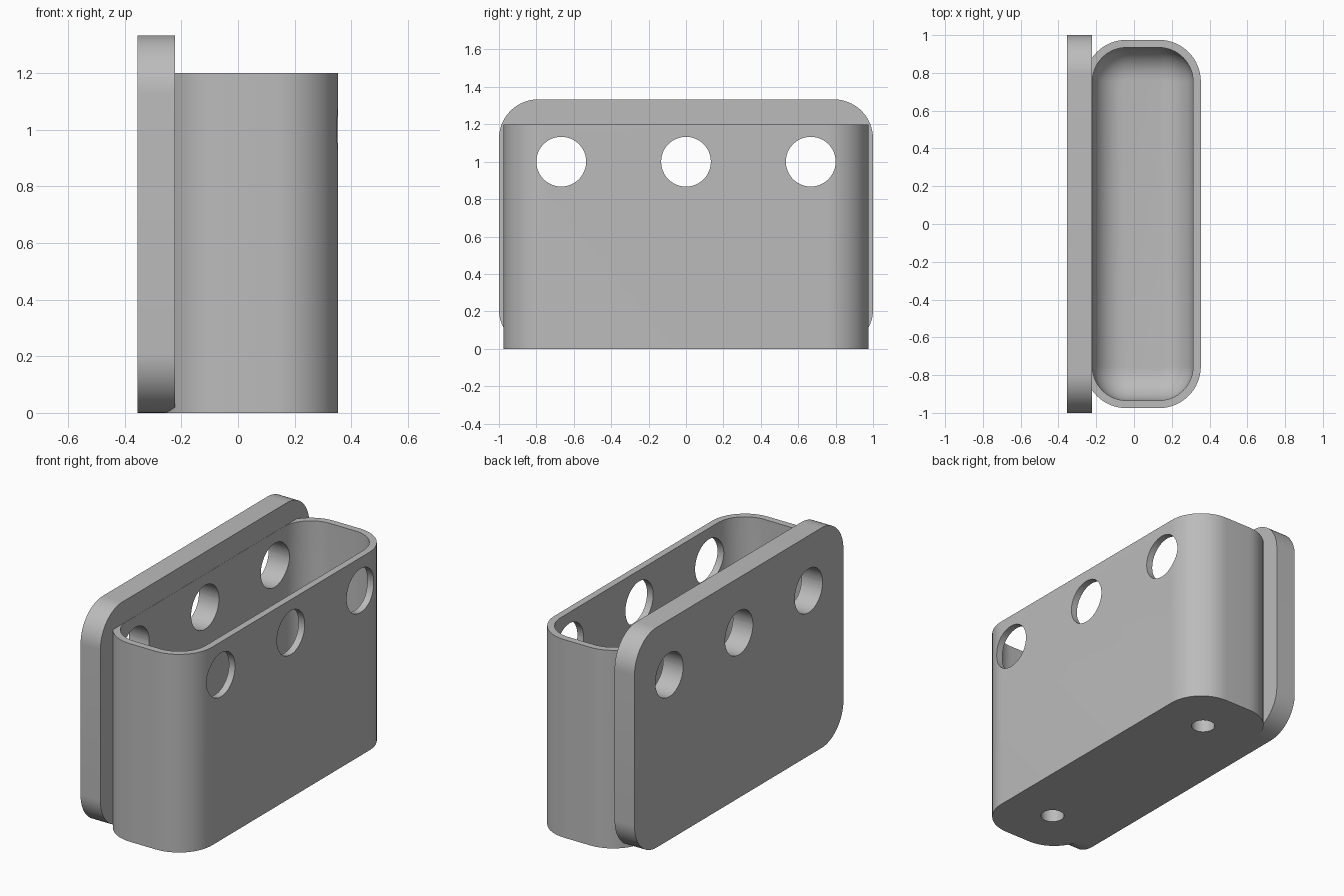
import bpy, bmesh
from math import sin, cos, pi, radians
from mathutils import Matrix

if "Cube" in bpy.data.objects:
    bpy.data.objects.remove(bpy.data.objects["Cube"], do_unlink=True)

grey = bpy.data.materials.new("plain grey")
grey.use_nodes = True
grey.diffuse_color = (0.5, 0.5, 0.5, 1)
grey.node_tree.nodes["Principled BSDF"].inputs["Base Color"].default_value = (0.5, 0.5, 0.5, 1)


def rounded_rect(half_u, half_v, radius, steps=16):
    """Counter-clockwise outline of a rectangle with round corners."""
    points = []
    for corner, (su, sv) in enumerate([(1, 1), (-1, 1), (-1, -1), (1, -1)]):
        for i in range(steps + 1):
            a = (corner + i / steps) * pi / 2
            points.append((su * (half_u - radius) + radius * cos(a),
                           sv * (half_v - radius) + radius * sin(a)))
    return points


def loft(name, rings, matrix=Matrix()):
    """Skin outlines stacked upwards, closed at both ends."""
    bm = bmesh.new()
    loops = [[bm.verts.new((u, v, w)) for u, v in outline] for outline, w in rings]
    for low, high in zip(loops, loops[1:]):
        for i in range(len(low)):
            j = (i + 1) % len(low)
            bm.faces.new((low[i], low[j], high[j], high[i]))
    bm.faces.new(loops[0][::-1])
    bm.faces.new(loops[-1])
    bm.transform(matrix)
    bmesh.ops.recalc_face_normals(bm, faces=bm.faces)
    mesh = bpy.data.meshes.new(name)
    bm.to_mesh(mesh)
    bm.free()
    mesh.materials.append(grey)
    obj = bpy.data.objects.new(name, mesh)
    bpy.context.collection.objects.link(obj)
    return obj


def combine(target, tool, operation):
    """Apply a boolean and remove the tool."""
    bpy.context.view_layer.objects.active = target
    mod = target.modifiers.new("cut", 'BOOLEAN')
    mod.operation, mod.object, mod.solver = operation, tool, 'EXACT'
    bpy.ops.object.modifier_apply(modifier=mod.name)
    bpy.data.objects.remove(tool, do_unlink=True)


def round_cutter(radius, length, matrix):
    circle = rounded_rect(radius, radius, radius * 0.999, 12)
    return loft("hole_cutter", [(circle, 0), (circle, length)], matrix)


CUP_X, WALL, FLOOR = 0.046, 0.041, 0.12
HALF_X, HALF_Y, CORNER = 0.308, 0.975, 0.222

# Back plate, its outline drawn in the y-z plane
plate_outline = rounded_rect(1, 0.6667, 0.21)
stand_up = Matrix(((0, 0, 1, -0.355), (1, 0, 0, 0), (0, 1, 0, 0.6667), (0, 0, 0, 1)))
holder = loft("wall_holder", [(plate_outline, 0), (plate_outline, 0.133)], stand_up)

# Cup body, sunk slightly into the plate
cup_outline = rounded_rect(HALF_X, HALF_Y, CORNER)
at_cup = Matrix.Translation((CUP_X, 0, 0))
combine(holder, loft("cup", [(cup_outline, 0), (cup_outline, 1.2)], at_cup), 'UNION')

# Cavity with a filleted floor
fillet = 0.17
rings = []
for k in range(13):
    a = k / 12 * pi / 2
    inset = WALL + fillet * (1 - sin(a))
    rings.append((rounded_rect(HALF_X - inset, HALF_Y - inset, CORNER - inset),
                  FLOOR + fillet * (1 - cos(a))))
rings.append((rounded_rect(HALF_X - WALL, HALF_Y - WALL, CORNER - WALL), 1.5))
combine(holder, loft("cavity_cutter", rings, at_cup), 'DIFFERENCE')

# Three holes through the cup and plate, two blind holes underneath
for y in (-0.667, 0, 0.667):
    sideways = Matrix.Translation((-0.6, y, 1)) @ Matrix.Rotation(pi / 2, 4, 'Y')
    combine(holder, round_cutter(0.133, 1.2, sideways), 'DIFFERENCE')
for y in (-0.667, 0.667):
    combine(holder, round_cutter(0.066, 0.18, Matrix.Translation((CUP_X, y, -0.1))), 'DIFFERENCE')

bpy.ops.object.select_all(action='DESELECT')
holder.select_set(True)
bpy.context.view_layer.objects.active = holder
bpy.ops.object.shade_smooth_by_angle(angle=radians(30))
